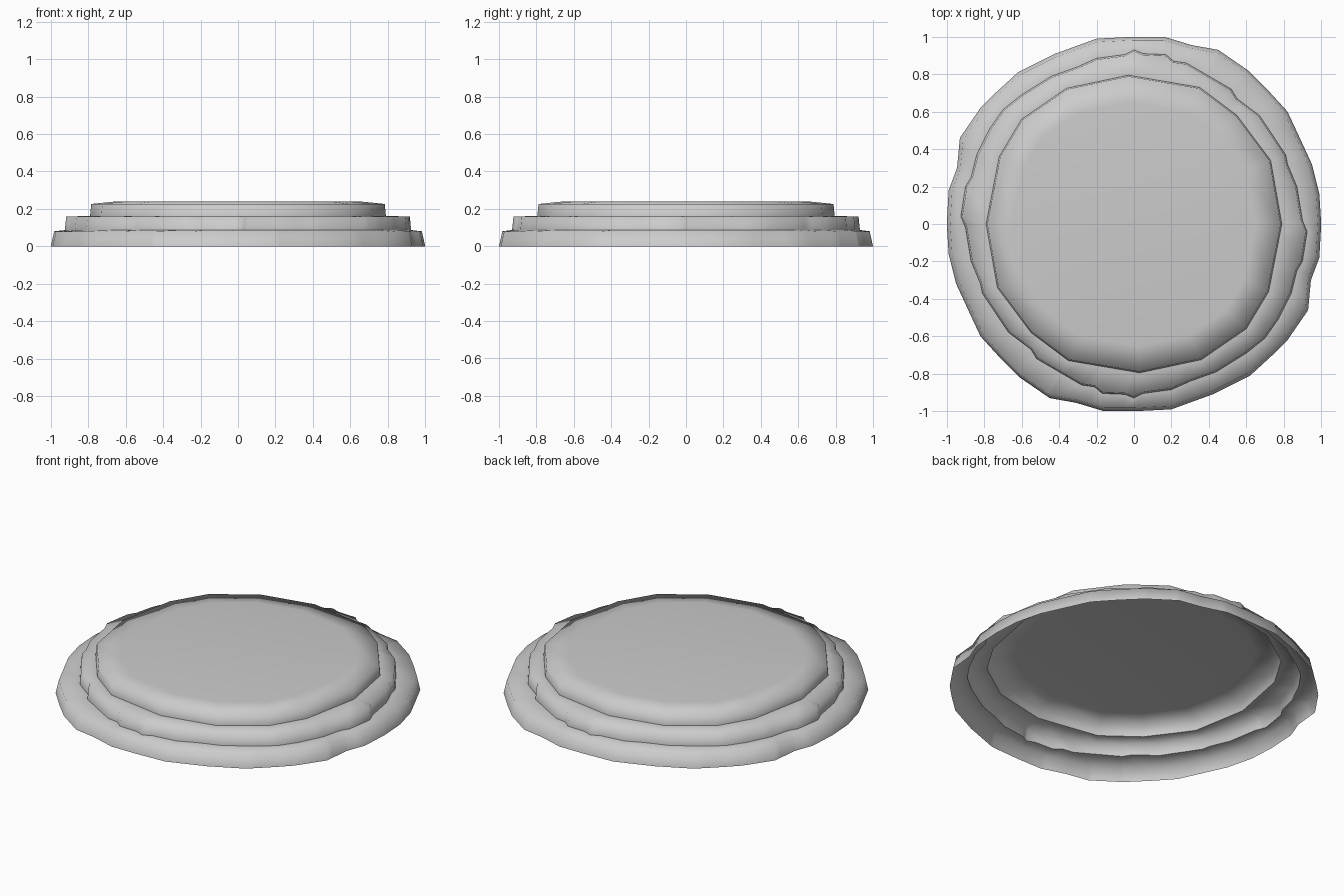
import bpy, bmesh, math
from mathutils import Vector

if "Cube" in bpy.data.objects:
    bpy.data.objects.remove(bpy.data.objects["Cube"], do_unlink=True)

stone = bpy.data.materials.new("grey stone")
stone.use_nodes = True
COLOUR = (0.6, 0.6, 0.6, 1)
stone.diffuse_color = COLOUR
stone.node_tree.nodes["Principled BSDF"].inputs["Base Color"].default_value = COLOUR

# Half outlines of the worn stone steps; the other half is a half turn of it
BOTTOM = [(0, 1), (.16, 1), (.31, .955), (.45, .93), (.61, .82), (.72, .71),
          (.82, .6), (.89, .45), (.95, .32), (.99, .16), (1, 0), (.99, -.18),
          (.945, -.3), (.93, -.46), (.82, -.62), (.74, -.7), (.62, -.81),
          (.42, -.91), (.2, -.99)]
MIDDLE = [(0, .93), (.05, .91), (.17, .905), (.21, .87), (.28, .86), (.4, .79),
          (.52, .72), (.55, .67), (.67, .58), (.75, .46), (.81, .37), (.82, .32),
          (.87, .2), (.9, .02), (.925, -.04), (.9, -.2), (.87, -.25),
          (.84, -.37), (.77, -.51), (.7, -.61), (.6, -.69), (.44, -.79),
          (.3, -.84), (.2, -.885), (.05, -.905)]
TOP = [(-.03, .795), (.35, .73), (.55, .58), (.73, .34), (.79, 0),
       (.72, -.36), (.6, -.56), (.36, -.725)]


def angle(p):
    return math.atan2(p.y, p.x)


def full_outline(half):
    pts = [Vector(p) for p in half]
    return sorted(pts + [-p for p in pts], key=angle)


def point_at(outline, a):
    """Point where the ray at angle a meets the outline."""
    d = Vector((math.cos(a), math.sin(a)))
    for i, p in enumerate(outline):
        q = outline[(i + 1) % len(outline)]
        e = q - p
        det = d.cross(e)
        if abs(det) < 1e-9:
            continue
        r, s = p.cross(e) / det, p.cross(d) / det
        if r > 0 and -1e-5 <= s <= 1 + 1e-5:
            return d * r
    return d


def merged_angles(*outlines):
    result = []
    for a in sorted(angle(p) for o in outlines for p in o):
        if not result or a - result[-1] > 0.012:
            result.append(a)
    return result


def build_tier(name, angles, rings, cap=False):
    """Shell through rings given as (outline, scale, height), from outside in."""
    bm = bmesh.new()
    loops = []
    for outline, scale, z in rings:
        pts = [point_at(outline, a) * scale for a in angles]
        loops.append([bm.verts.new((p.x, p.y, z)) for p in pts])
    n = len(angles)
    for lower, upper in zip(loops, loops[1:]):
        for i in range(n):
            j = (i + 1) % n
            bm.faces.new((lower[i], lower[j], upper[j], upper[i]))
    if cap:
        bm.faces.new(loops[-1])
    for f in bm.faces:
        f.smooth = True
    mesh = bpy.data.meshes.new(name)
    bm.to_mesh(mesh)
    bm.free()
    mesh.materials.append(stone)
    bpy.context.collection.objects.link(bpy.data.objects.new(name, mesh))


bottom, middle, top = map(full_outline, (BOTTOM, MIDDLE, TOP))

# Each step is a wall with a soft rim and a ledge running in to the next wall
build_tier("bottom_step", merged_angles(bottom, middle),
           [(bottom, 1, 0), (bottom, .982, .08), (middle, 1, .087)])
build_tier("middle_step", merged_angles(middle, top),
           [(middle, 1, .087), (middle, .992, .158), (top, 1, .163)])
build_tier("top_step", merged_angles(top),
           [(top, 1, .163), (top, .992, .226), (top, .82, .24)], cap=True)
